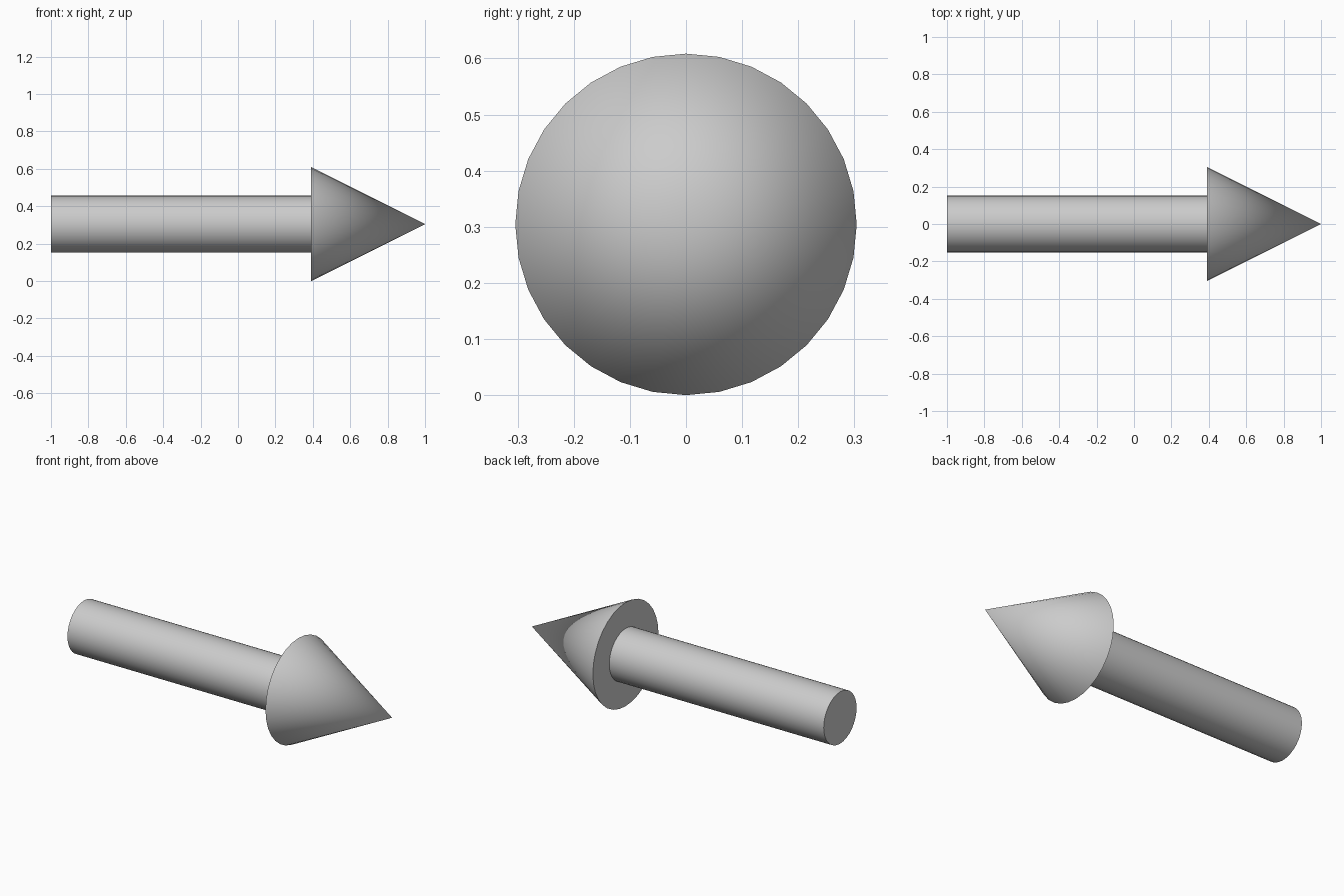
import bpy
from math import radians

if "Cube" in bpy.data.objects:
    bpy.data.objects.remove(bpy.data.objects["Cube"])

SIDES = 32
AXIS_Z = 0.3043      # height of the arrow's centre line
NECK_X = 0.3913      # where the shaft meets the head


def tapered_part(name, x_start, x_end, r_start, r_end):
    """Round part lying along x, from radius r_start to r_end."""
    bpy.ops.mesh.primitive_cone_add(
        vertices=SIDES, radius1=r_start, radius2=r_end, depth=x_end - x_start,
        location=((x_start + x_end) / 2, 0, AXIS_Z), rotation=(0, radians(90), 0))
    part = bpy.context.object
    part.name = name
    bpy.ops.object.shade_smooth_by_angle(angle=radians(30))
    return part


# Straight round shaft
tapered_part("arrow_shaft", -1.0, NECK_X, 0.1522, 0.1522)

# Pointed cone head
tapered_part("arrow_head", NECK_X, 1.0, AXIS_Z, 0.0)
